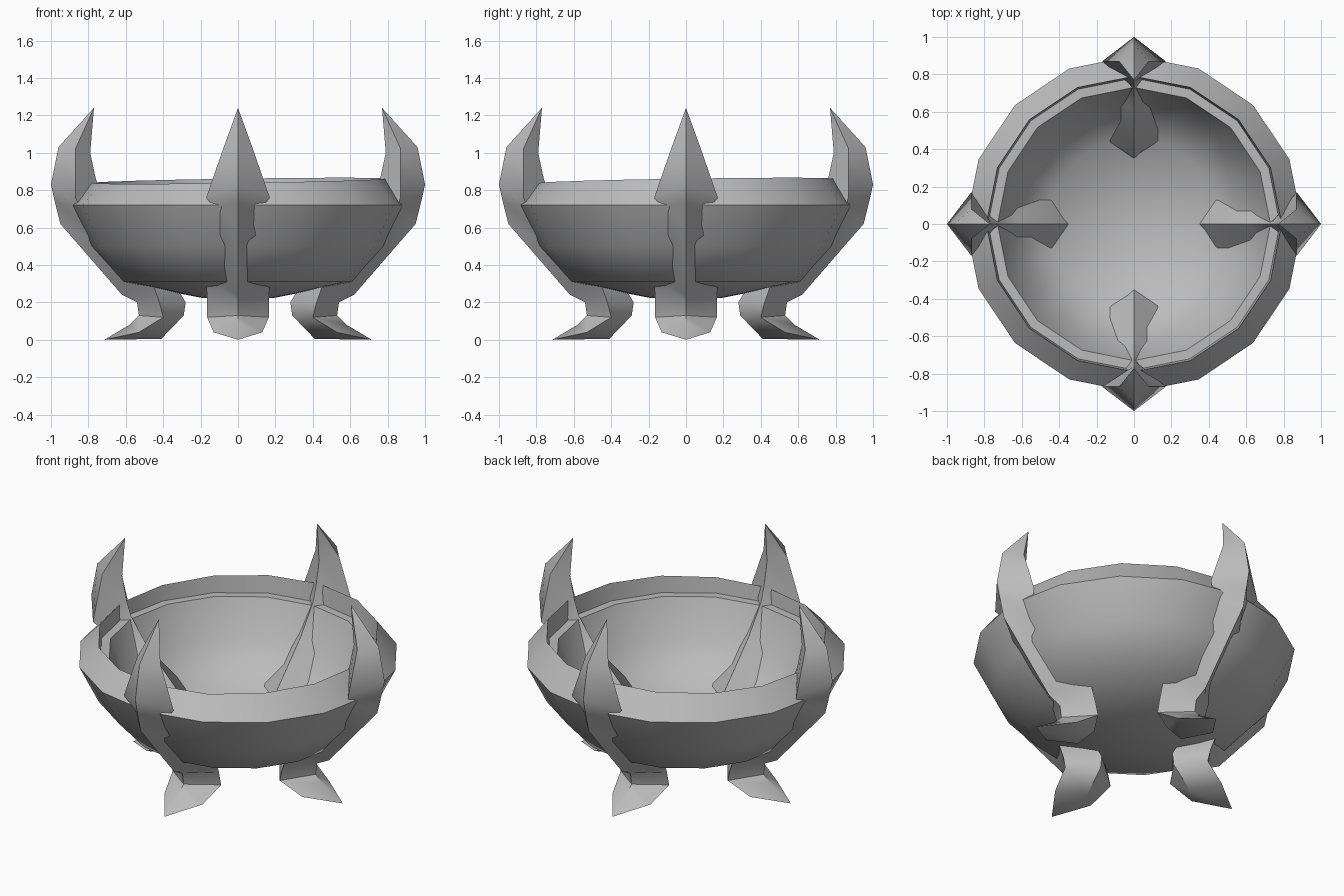
import bpy, bmesh, math

cube = bpy.data.objects.get("Cube")
if cube:
    bpy.data.objects.remove(cube)

grey = bpy.data.materials.new("stone grey")
grey.use_nodes = True
grey.diffuse_color = (0.5, 0.5, 0.5, 1)
grey.node_tree.nodes["Principled BSDF"].inputs["Base Color"].default_value = (0.5, 0.5, 0.5, 1)


def finish(bm, name, angle):
    mesh = bpy.data.meshes.new(name)
    bm.to_mesh(mesh)
    bm.free()
    mesh.materials.append(grey)
    ob = bpy.data.objects.new(name, mesh)
    bpy.context.collection.objects.link(ob)
    bpy.ops.object.select_all(action="DESELECT")
    ob.select_set(True)
    bpy.context.view_layer.objects.active = ob
    bpy.ops.object.shade_smooth_by_angle(angle=math.radians(angle))
    return ob


def loft(bm, rings):
    """Join consecutive closed rings of points; single points become tips."""
    rows = [[bm.verts.new(p) for p in ring] for ring in rings]
    for a, b in zip(rows, rows[1:]):
        n = max(len(a), len(b))
        for i in range(n):
            j = (i + 1) % n
            quad = [a[i % len(a)], a[j % len(a)], b[j % len(b)], b[i % len(b)]]
            bm.faces.new(list(dict.fromkeys(quad)))
    bmesh.ops.recalc_face_normals(bm, faces=bm.faces)


# Bowl: outer shell, rim, inner ledge and floor as one lathe profile
SIDES = 16
profile = [(0, 0.21), (0.2, 0.225), (0.62, 0.31), (0.79, 0.5), (0.9, 0.72),
           (0.79, 0.85), (0.78, 0.75), (0.73, 0.75), (0.64, 0.52), (0.46, 0.33), (0, 0.28)]
bm = bmesh.new()
rings = []
for r, z in profile:
    if r == 0:
        rings.append([(0, 0, z)])
        continue
    ring = []
    for i in range(SIDES):
        a = math.tau * i / SIDES
        x, y = r * math.cos(a), r * math.sin(a)
        tilt = 0.015 * (x + y) if z > 0.8 else 0
        ring.append((x, y, z + tilt))
    rings.append(ring)
loft(bm, rings)
finish(bm, "bowl", 45)

# Claw sections: outer ridge (r, z), side edge (r, z, half width), inner ridge (r, z)
sections = [
    ((0.96, 1.03), (0.87, 1.02, 0.08), (0.79, 1.0)),
    ((1.0, 0.83), (0.87, 0.76, 0.17), (0.76, 0.86)),
    ((0.98, 0.74), (0.84, 0.70, 0.12), (0.73, 0.77)),
    ((0.95, 0.62), (0.73, 0.53, 0.14), (0.61, 0.60)),
    ((0.62, 0.24), (0.47, 0.34, 0.17), (0.37, 0.35)),
    ((0.54, 0.2), (0.42, 0.2, 0.165), (0.28, 0.2)),
    ((0.53, 0.13), (0.40, 0.12, 0.165), (0.29, 0.13)),
    ((0.58, 0.08), (0.53, 0.04, 0.13), (0.41, 0.005)),
]


def claw(name, angle):
    bm = bmesh.new()
    rings = [[(0.77, 0, 1.24)]]
    for (ro, zo), (rs, zs, w), (ri, zi) in sections:
        rings.append([(ro, 0, zo), (rs, w, zs), (ri, 0, zi), (rs, -w, zs)])
    rings.append([(0.715, 0, 0)])
    loft(bm, rings)
    finish(bm, name, 50).rotation_euler.z = math.radians(angle)


for name, angle in (("left", 0), ("back", 90), ("right", 180), ("front", 270)):
    claw(name + "_claw_leg", angle)
